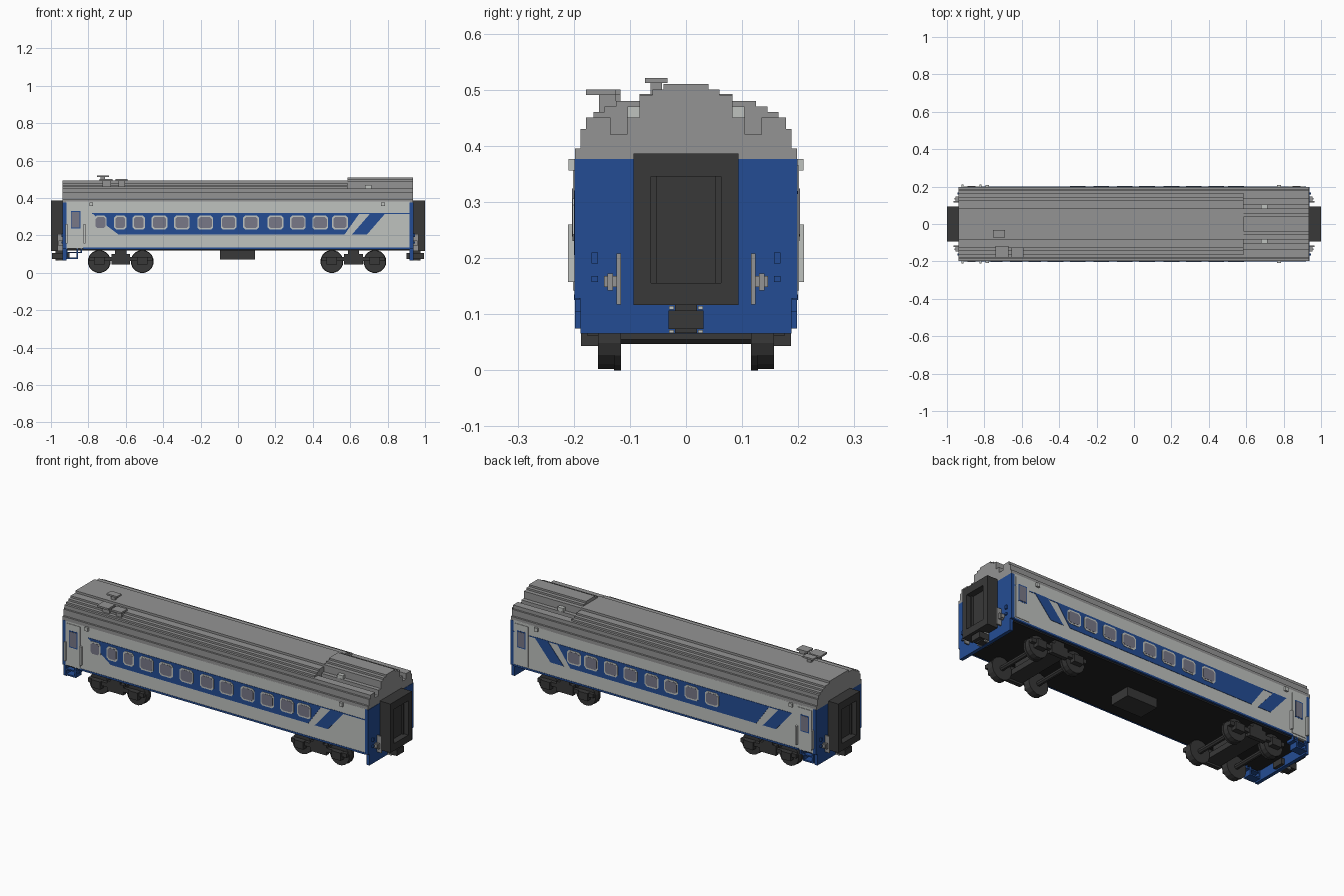
import bpy, bmesh, math
from mathutils import Matrix, Vector

if "Cube" in bpy.data.objects:
    bpy.data.objects.remove(bpy.data.objects["Cube"])


def srgb(v):
    return v / 12.92 if v <= 0.04045 else ((v + 0.055) / 1.055) ** 2.4


def material(name, r, g, b):
    m = bpy.data.materials.new(name)
    col = (srgb(r), srgb(g), srgb(b), 1)
    m.use_nodes = True
    m.diffuse_color = col
    m.node_tree.nodes["Principled BSDF"].inputs["Base Color"].default_value = col
    return m


BLUE = material("blue paint", 0.14, 0.30, 0.58)
LIGHT = material("light grey paint", 0.75, 0.76, 0.75)
ROOF = material("roof grey", 0.58, 0.58, 0.58)
DARK = material("dark rubber", 0.22, 0.22, 0.22)
FLOOR = material("underside black", 0.14, 0.14, 0.14)
GLASS = material("window glass", 0.47, 0.47, 0.53)


def finish(name, bm, mat):
    bmesh.ops.recalc_face_normals(bm, faces=bm.faces)
    me = bpy.data.meshes.new(name)
    bm.to_mesh(me)
    bm.free()
    me.materials.append(mat)
    ob = bpy.data.objects.new(name, me)
    bpy.context.collection.objects.link(ob)
    return ob


def boxes(name, mat, *spans):
    """One object from boxes given as (x0, x1, y0, y1, z0, z1)."""
    bm = bmesh.new()
    for x0, x1, y0, y1, z0, z1 in spans:
        size = Matrix.Diagonal((abs(x1 - x0), abs(y1 - y0), abs(z1 - z0), 1))
        mid = Matrix.Translation(((x0 + x1) / 2, (y0 + y1) / 2, (z0 + z1) / 2))
        bmesh.ops.create_cube(bm, size=1, matrix=mid @ size)
    return finish(name, bm, mat)


def prism(name, mat, start, push):
    """Extrude a polygon of 3D points along a vector."""
    bm = bmesh.new()
    face = bm.faces.new([bm.verts.new(p) for p in start])
    ext = bmesh.ops.extrude_face_region(bm, geom=[face])
    bmesh.ops.translate(bm, vec=Vector(push),
                        verts=[v for v in ext["geom"] if isinstance(v, bmesh.types.BMVert)])
    return finish(name, bm, mat)


def side_plate(name, mat, s, pts, depth, base=0.197):
    return prism(name, mat, [(x, s * base, z) for x, z in pts], (0, s * depth, 0))


def clipped(cx, cz, w, h, c):
    """Rectangle with cut corners."""
    q = [(w, h - c), (w - c, h), (c - w, h), (-w, h - c),
         (-w, c - h), (c - w, -h), (w - c, -h), (w, c - h)]
    return [(cx + a, cz + b) for a, b in q]


def roof(name, x0, x1, steps):
    """Stepped half section (half width, height), mirrored and run along x."""
    half, last = [], None
    for y, z in steps:
        if last is not None:
            half.append((last, z))
        else:
            half.append((0, z))
        half.append((y, z))
        last = y
    half.append((last, 0.375))
    outline = half[1:] + [(-y, z) for y, z in reversed(half[1:])]
    return prism(name, ROOF, [(x0, y, z) for y, z in outline], (x1 - x0, 0, 0))


# Body shell, floor and roof
boxes("body_sides", LIGHT, (-0.92, 0.92, -0.198, 0.198, 0.13, 0.38))
boxes("floor", FLOOR, (-0.92, 0.92, -0.185, 0.185, 0.12, 0.132))
boxes("sill_stripe", BLUE, *[(-0.83, 0.92, s * 0.19, s * 0.2, 0.125, 0.135) for s in (-1, 1)])
eaves = [(0.178, 0.45), (0.188, 0.43), (0.198, 0.395)]
roof("main_roof", -0.938, 0.585,
     [(0.083, 0.492), (0.125, 0.48), (0.145, 0.47), (0.165, 0.46)] + eaves)
roof("equipment_roof", 0.585, 0.935,
     [(0.04, 0.51), (0.06, 0.50), (0.083, 0.49), (0.105, 0.45), (0.135, 0.42)] + eaves)
boxes("roof_vents", LIGHT, *[(0.68, 0.715, s * 0.083, s * 0.104, 0.448, 0.47) for s in (-1, 1)])
boxes("roof_antennas", ROOF,
      (-0.755, -0.69, -0.073, -0.033, 0.512, 0.521), (-0.735, -0.71, -0.063, -0.043, 0.49, 0.512),
      (-0.74, -0.67, -0.178, -0.117, 0.49, 0.50), (-0.725, -0.68, -0.155, -0.117, 0.455, 0.49),
      (-0.655, -0.59, -0.178, -0.125, 0.49, 0.50), (-0.64, -0.605, -0.155, -0.125, 0.455, 0.49))

# Side livery, windows and doors
centres = [-0.735, -0.63, -0.53, -0.42, -0.30, -0.175, -0.05, 0.07, 0.2, 0.32, 0.44, 0.545]
for s, tag in ((-1, "front"), (1, "back")):
    left = [(-0.64, 0.205), (-0.70, 0.25), (-0.78, 0.318)] if s < 0 else [(-0.57, 0.205), (-0.65, 0.318)]
    side_plate(tag + "_blue_band", BLUE, s, left + [(0.65, 0.318), (0.57, 0.205)], 0.003)
    dashes = [1] if s < 0 else [1, -1]
    for d in dashes:
        side_plate(tag + "_blue_slash", BLUE, s,
                   [(d * 0.61, 0.205), (d * 0.69, 0.205), (d * 0.79, 0.32), (d * 0.71, 0.32)], 0.003)
    boxes(tag + "_blue_line", BLUE, (-0.78, 0.92, s * 0.196, s * 0.1995, 0.314, 0.319))
    for i, x in enumerate(centres if s < 0 else centres[4:]):
        w = 0.033 if s < 0 and i < 3 else 0.042
        side_plate(tag + "_window_frame", LIGHT, s, clipped(x, 0.268, w, 0.038, 0.012), 0.005)
        side_plate(tag + "_window_glass", GLASS, s, clipped(x, 0.268, w - 0.007, 0.030, 0.010), 0.006)
    doors = [-0.868] if s < 0 else [-0.868, 0.868]
    for x in doors:
        boxes(tag + "_door", LIGHT, (x - 0.042, x + 0.042, s * 0.19, s * 0.201, 0.142, 0.365))
        boxes(tag + "_door_window_surround", BLUE, (x - 0.026, x + 0.026, s * 0.19, s * 0.2015, 0.236, 0.33))
        boxes(tag + "_door_window", GLASS, (x - 0.021, x + 0.021, s * 0.19, s * 0.203, 0.242, 0.324))
    # Handrails and marker lamps
    boxes(tag + "_handrails", LIGHT,
          *[(x, x + 0.01, s * 0.196, s * 0.21, 0.157, 0.26) for x in (-0.922, -0.825)])
    boxes(tag + "_lamps", LIGHT,
          *[(x - 0.01, x + 0.01, s * 0.19, s * 0.209, 0.356, 0.376) for x in (-0.785, 0.775)])
    # Entrance steps
    boxes(tag + "_steps", BLUE,
          (-0.92, -0.835, s * 0.15, s * 0.198, 0.105, 0.112),
          (-0.92, -0.855, s * 0.15, s * 0.198, 0.074, 0.082),
          (-0.92, -0.912, s * 0.15, s * 0.198, 0.074, 0.13),
          (-0.863, -0.855, s * 0.15, s * 0.198, 0.074, 0.13),
          (-0.843, -0.835, s * 0.15, s * 0.198, 0.105, 0.13))

# Car ends with gangway, coupler and hoses
for d, tag in ((-1, "right"), (1, "left")):
    def at(a, b, *rest):
        return (d * a, d * b) + rest
    boxes(tag + "_end_wall", BLUE, at(0.918, 0.937, -0.1985, 0.1985, 0.128, 0.376),
          at(0.918, 0.937, -0.188, 0.188, 0.065, 0.13))
    boxes(tag + "_gangway", DARK,
          at(0.93, 0.965, -0.094, 0.094, 0.116, 0.386),
          at(0.965, 1.0, -0.094, -0.062, 0.116, 0.386), at(0.965, 1.0, 0.062, 0.094, 0.116, 0.386),
          at(0.965, 1.0, -0.062, 0.062, 0.116, 0.155), at(0.965, 1.0, -0.062, 0.062, 0.345, 0.386),
          at(0.965, 0.975, -0.062, -0.053, 0.155, 0.345), at(0.965, 0.975, 0.053, 0.062, 0.155, 0.345))
    boxes(tag + "_coupler", DARK, at(0.90, 0.995, -0.031, 0.031, 0.073, 0.106),
          at(0.93, 0.975, -0.02, 0.02, 0.066, 0.118))
    boxes(tag + "_coupler_pins", LIGHT,
          *[at(0.935, 0.96, s * 0.021, s * 0.03, z, z + 0.006) for s in (-1, 1) for z in (0.066, 0.108)])
    for s in (-1, 1):
        boxes(tag + "_hose_bracket", ROOF,
              at(0.935, 0.965, s * 0.116, s * 0.124, 0.117, 0.208),
              at(0.935, 0.955, s * 0.124, s * 0.146, 0.148, 0.168),
              at(0.935, 0.96, s * 0.13, s * 0.14, 0.142, 0.172))
        boxes(tag + "_end_sockets", BLUE,
              at(0.935, 0.945, s * 0.157, s * 0.168, 0.19, 0.21),
              at(0.935, 0.945, s * 0.157, s * 0.168, 0.157, 0.168))

# Underfloor equipment box
boxes("underfloor_box", DARK, (-0.095, 0.09, -0.06, 0.06, 0.07, 0.125))


# Bogies
def disc(bm, x, y, z, radius, depth, sides=16):
    m = Matrix.Translation((x, y, z)) @ Matrix.Rotation(math.pi / 2, 4, "X") @ Matrix.Rotation(math.pi / sides, 4, "Z")
    bmesh.ops.create_cone(bm, cap_ends=True, segments=sides, radius1=radius,
                          radius2=radius, depth=depth, matrix=m)


for c, tag in ((-0.627, "right"), (0.617, "left")):
    bm = bmesh.new()
    for x in (c - 0.115, c + 0.115):
        disc(bm, x, 0, 0.06, 0.014, 0.35, 8)
        for s in (-1, 1):
            disc(bm, x, s * 0.142, 0.06, 0.059, 0.03)
            disc(bm, x, s * 0.122, 0.06, 0.0615, 0.012)
    finish(tag + "_bogie_wheelsets", bm, DARK)
    parts = [(c - 0.045, c + 0.045, -0.165, 0.165, 0.055, 0.085),
             (c - 0.03, c + 0.03, -0.12, 0.12, 0.085, 0.125)]
    for s in (-1, 1):
        parts.append((c - 0.17, c + 0.17, s * 0.157, s * 0.176, 0.062, 0.084))
        parts.append((c - 0.05, c + 0.05, s * 0.157, s * 0.18, 0.045, 0.1))
        parts.append((c - 0.03, c + 0.03, s * 0.15, s * 0.18, 0.1, 0.128))
        for x in (c - 0.115, c + 0.115):
            parts.append((x - 0.028, x + 0.028, s * 0.157, s * 0.187, 0.043, 0.085))
    boxes(tag + "_bogie_frame", DARK, *parts)
